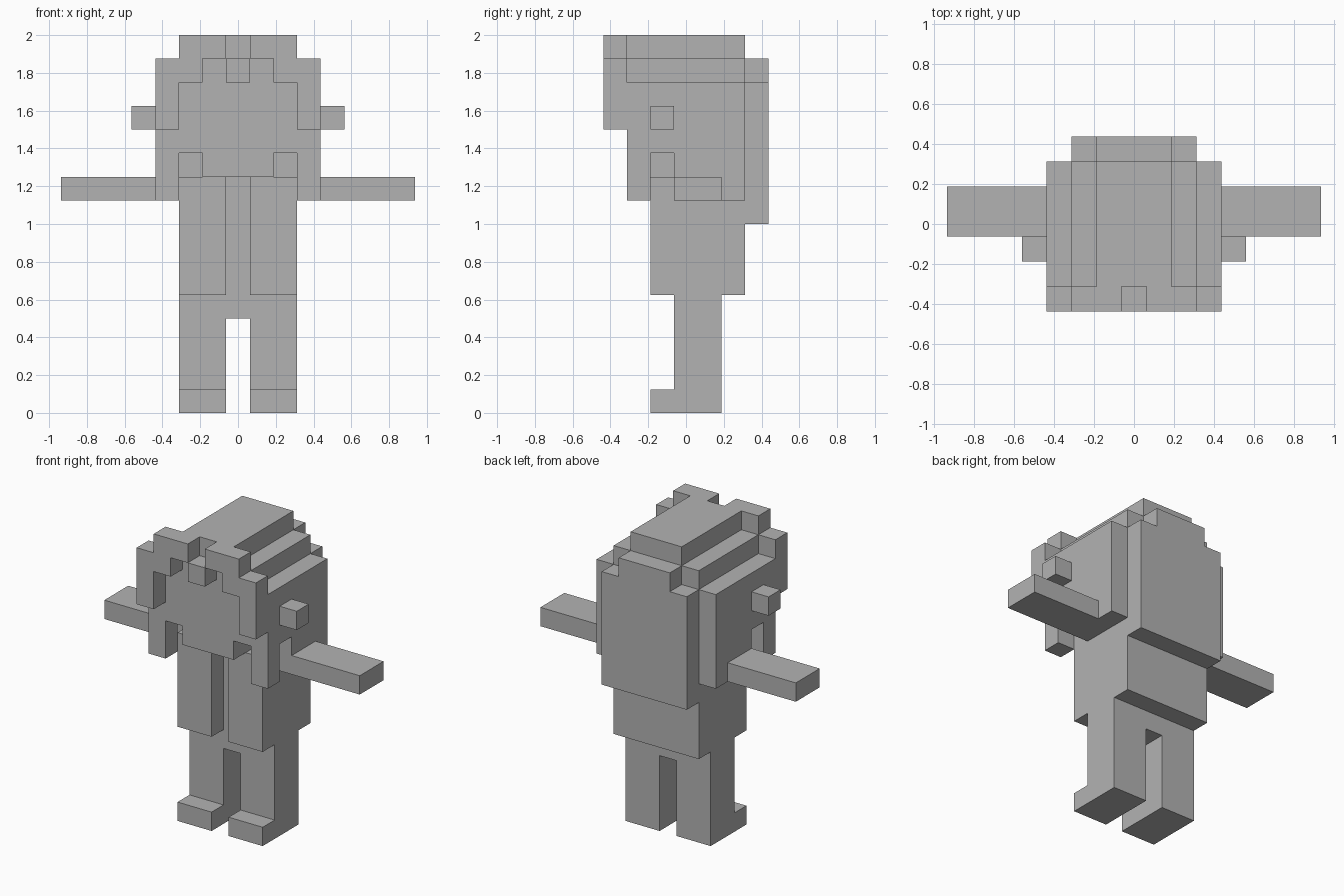
import bpy
import bmesh
from mathutils import Vector

cube = bpy.data.objects.get("Cube")
if cube:
    bpy.data.objects.remove(cube, do_unlink=True)

UNIT = 0.125  # edge of one block

grey = bpy.data.materials.new("plain grey")
grey.use_nodes = True
colour = (0.45, 0.45, 0.45, 1)
grey.diffuse_color = colour
grey.node_tree.nodes["Principled BSDF"].inputs["Base Color"].default_value = colour

AXES = [Vector(a) for a in ((1, 0, 0), (0, 1, 0), (0, 0, 1))]


def blocks(name, *boxes):
    """Outer skin of a group of block ranges (x, y, z inclusive), mirrored in x."""
    filled = set()
    for xs, ys, zs in boxes:
        for x in range(xs[0], xs[-1] + 1):
            for y in range(ys[0], ys[-1] + 1):
                for z in range(zs[0], zs[-1] + 1):
                    filled |= {(x, y, z), (-x, y, z)}
    bm = bmesh.new()
    for cell in sorted(filled):
        centre = Vector(cell) + AXES[2] / 2
        for i in range(3):
            u, v = AXES[i - 2] / 2, AXES[i - 1] / 2
            for side in (1, -1):
                n = AXES[i] * side
                if tuple(int(c) for c in Vector(cell) + n) in filled:
                    continue
                mid = centre + n / 2
                corners = [mid - u - v, mid + u - v, mid + u + v, mid - u + v]
                bm.faces.new([bm.verts.new(c * UNIT) for c in corners[::side]])
    bmesh.ops.remove_doubles(bm, verts=bm.verts, dist=UNIT / 100)
    bmesh.ops.dissolve_limit(bm, angle_limit=0.01, verts=bm.verts, edges=bm.edges)
    mesh = bpy.data.meshes.new(name)
    bm.to_mesh(mesh)
    bm.free()
    mesh.materials.append(grey)
    obj = bpy.data.objects.new(name, mesh)
    bpy.context.collection.objects.link(obj)


# Lower body
blocks("legs", ([1, 2], [0, 1], [0, 3]))
blocks("feet", ([1, 2], [-1], [0]))

# Torso, with an open coat around it
blocks("torso", ([0, 2], [0, 1], [4, 9]))
blocks("coat_front_panels", ([1, 2], [-1], [5, 9]))
blocks("coat_back", ([0, 2], [2], [5, 9]))
blocks("arms", ([4, 7], [0, 1], [9]))

# Head, with cut-in jaw corners
blocks("head",
       ([0, 1], [-2, 2], [10, 13]),
       ([2], [-2, 2], [11, 13]),
       ([2], [0, 2], [10]))
blocks("ears", ([4], [-1], [12]))

# Hair
blocks("hair_top",
       ([0, 1], [-2, 2], [15]),
       ([0, 2], [-2, 2], [14]))
blocks("hair_fringe",
       ([1, 2], [-3], [15]),
       ([2, 3], [-3], [14]),
       ([3], [-3], [12, 13]),
       ([0], [-3], [14]))
blocks("hair_sides",
       ([3], [-2, 2], [11, 13]),
       ([3], [0, 2], [9, 10]),
       ([3], [-2], [9, 10]))
blocks("hair_back",
       ([0, 1], [3], [8, 14]),
       ([0, 2], [3], [8, 13]))
